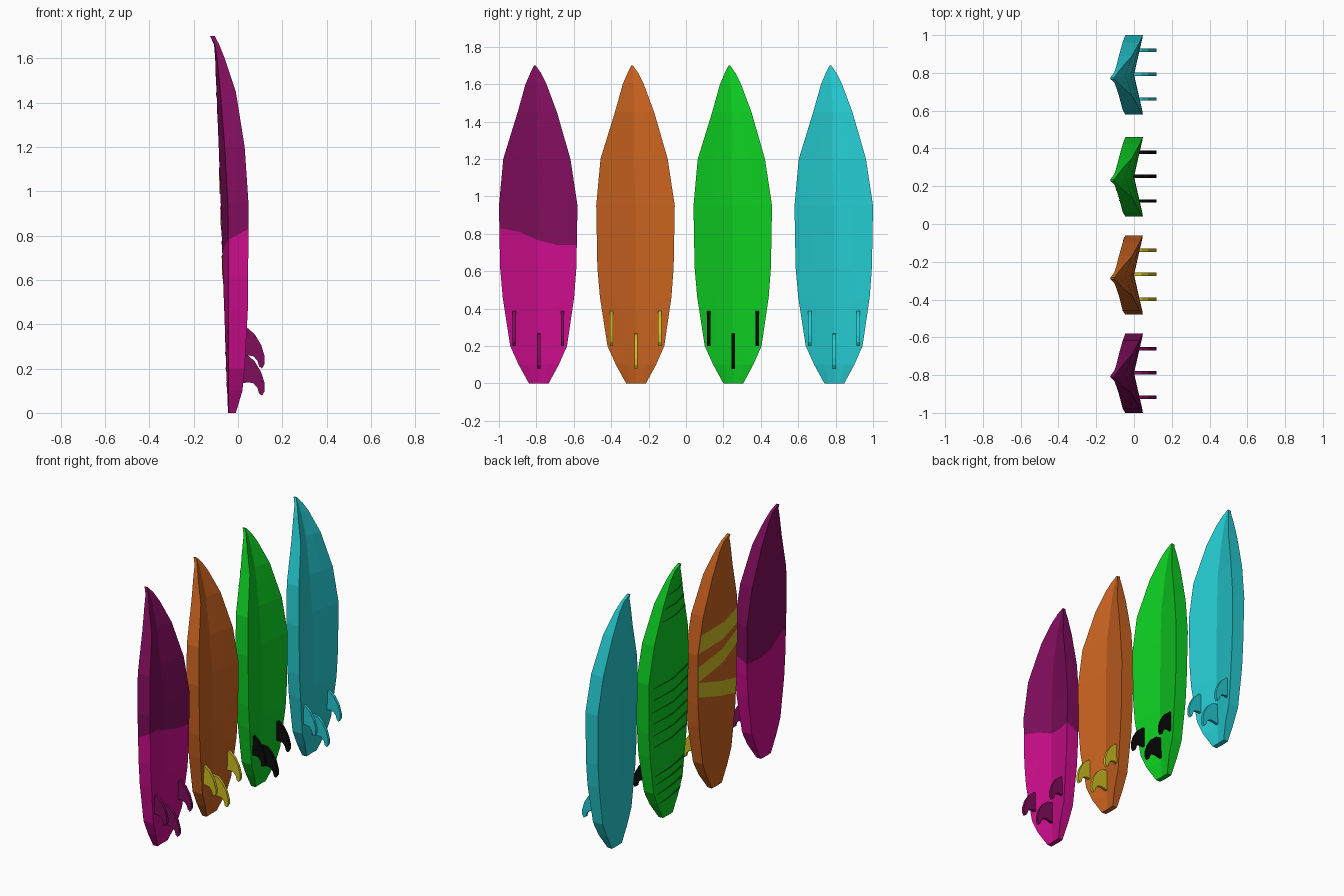
import bpy, bmesh

if "Cube" in bpy.data.objects:
    bpy.data.objects.remove(bpy.data.objects["Cube"])

def mat(name, rgb):
    m = bpy.data.materials.new(name)
    m.diffuse_color = (*rgb, 1)
    m.use_nodes = True
    m.node_tree.nodes["Principled BSDF"].inputs["Base Color"].default_value = m.diffuse_color
    return m

MAGENTA = mat("magenta", (.604, .004, .262))
PURPLE = mat("deep purple", (.216, .004, .107))
ORANGE = mat("orange", (.578, .122, .014))
YELLOW = mat("mustard yellow", (.61, .51, .016))
GREEN = mat("green", (.004, .604, .016))
DARK_GREEN = mat("dark green", (.003, .15, .006))
BLACK = mat("black", (.003, .003, .003))
CYAN = mat("cyan", (.018, .591, .631))

# Stations: z, left y, right y, deck centre x, deck edge x, bottom centre x, bottom edge x
STATIONS = [
    (0.00, -.050, .056, -.045, -.042, -.012, -.010),
    (0.10, -.105, .110, -.049, -.043, -.004, .020),
    (0.20, -.150, .154, -.053, -.043, .000, .030),
    (0.46, -.190, .192, -.062, -.043, .000, .044),
    (0.62, -.204, .204, -.068, -.042, .000, .046),
    (0.95, -.210, .210, -.078, -.046, -.002, .047),
    (1.20, -.187, .172, -.087, -.060, -.016, .030),
    (1.45, -.110, .100, -.097, -.080, -.045, -.010),
    (1.60, -.068, .044, -.103, -.094, -.075, -.060),
    (1.66, -.042, .014, -.108, -.104, -.092, -.084),
    (1.70, -.022, -.014, -.126, -.125, -.106, -.105),
]
COLS = (-1, -.5, 0, .5, 1)
WAVE = (.83, .81, .765, .74, .74)      # colour boundary height across the board

def section(z):
    for a, b in zip(STATIONS, STATIONS[1:]):
        if z <= b[0]:
            f = (z - a[0]) / (b[0] - a[0])
            return [p + (q - p) * f for p, q in zip(a, b)]
    return list(STATIONS[-1])

def point(z, t, side):
    """Point on the deck (side 0) or bottom (side 1); t runs -1..1 across."""
    _, yl, yr, dc, de, bc, be = section(z)
    c, e = ((dc, de), (bc, be))[side]
    return (c + (e - c) * abs(t), (yl + yr) / 2 + (yr - yl) / 2 * t, z)

def finish(bm, name, mats, y):
    me = bpy.data.meshes.new(name)
    bm.to_mesh(me)
    bm.free()
    for m in mats:
        me.materials.append(m)
    ob = bpy.data.objects.new(name, me)
    ob.location.y = y
    bpy.context.collection.objects.link(ob)
    return ob

def board(name, y, lower, upper):
    bm = bmesh.new()
    zs = [s[0] for s in STATIONS]
    rows = [([z] * 5, [z] * 5) for z in zs]
    split = zs.index(.62) + 1
    rows.insert(split, ([w - .05 for w in WAVE], WAVE))
    rings = []
    for dz, bz in rows:
        pts = [point(z, t, 0) for z, t in zip(dz, COLS)]
        pts += [point(z, t, 1) for z, t in reversed(list(zip(bz, COLS)))]
        rings.append([bm.verts.new(p) for p in pts])
    for i, (a, b) in enumerate(zip(rings, rings[1:])):
        for j in range(10):
            k = (j + 1) % 10
            f = bm.faces.new((a[j], a[k], b[k], b[j]))
            f.material_index = int(i >= split)
    # tail and nose caps, as strips between deck and bottom
    for r, top in ((rings[0], 0), (rings[-1], 1)):
        for j in range(4):
            f = bm.faces.new((r[j], r[j + 1], r[8 - j], r[9 - j]))
            f.material_index = top
    bmesh.ops.recalc_face_normals(bm, faces=bm.faces)
    finish(bm, name, [lower, upper], y)

# Swept fin outline (x, z) for a side fin
FIN = [(-.005, .39), (.04, .385), (.075, .355), (.105, .305), (.12, .255), (.12, .22),
       (.108, .2), (.095, .21), (.088, .235), (.07, .255), (.045, .26), (-.005, .25)]

def fin(name, y, dz, m):
    bm = bmesh.new()
    f = bm.faces.new([bm.verts.new((x, -.009, z + dz)) for x, z in FIN])
    r = bmesh.ops.extrude_face_region(bm, geom=[f])
    bmesh.ops.translate(bm, vec=(0, .018, 0),
                        verts=[v for v in r["geom"] if isinstance(v, bmesh.types.BMVert)])
    bmesh.ops.recalc_face_normals(bm, faces=bm.faces)
    finish(bm, name, [m], y)

def stripe(name, y, left, right, m, t0=-.98, t1=.98):
    """Thin painted band on the deck; left and right are (low z, high z)."""
    bm = bmesh.new()
    n, k = 8, 4
    grid = []
    for i in range(n + 1):
        f = i / n
        lo = left[0] + (right[0] - left[0]) * f
        hi = left[1] + (right[1] - left[1]) * f
        col = []
        for j in range(k + 1):
            x, py, z = point(lo + (hi - lo) * j / k, t0 + (t1 - t0) * f, 0)
            col.append(bm.verts.new((x - .003, py, z)))
        grid.append(col)
    for a, b in zip(grid, grid[1:]):
        for j in range(k):
            bm.faces.new((a[j], a[j + 1], b[j + 1], b[j]))
    bm.normal_update()
    for f in bm.faces:
        if f.normal.x > 0:
            f.normal_flip()
    finish(bm, name, [m], y)

# Four boards with three fins each
BOARDS = [("magenta", -.79, MAGENTA, PURPLE, PURPLE), ("orange", -.27, ORANGE, ORANGE, YELLOW),
          ("green", .25, GREEN, GREEN, BLACK), ("cyan", .79, CYAN, CYAN, CYAN)]
for name, y, lower, upper, fin_mat in BOARDS:
    board(name + "_board", y, lower, upper)
    fin(name + "_left_fin", y - .128, 0, fin_mat)
    fin(name + "_right_fin", y + .13, 0, fin_mat)
    fin(name + "_centre_fin", y + .003, -.122, fin_mat)

# Broad bands on the orange deck
for i, (l, r) in enumerate([((1.02, 1.13), (.96, 1.08)), ((.885, .98), (.77, .87)),
                            ((.55, .65), (.665, .765))]):
    stripe(f"orange_band_{i}", -.27, l, r, YELLOW)

# Narrow tapering stripes on the green deck
for i, z in enumerate((.13, .2, .27, .33, .53, .61, .69, .77, .85, .93, 1.36, 1.44, 1.53)):
    stripe(f"green_stripe_{i}", .25, (z, z + .022), (z - .02, z - .014), DARK_GREEN, t1=.85)
